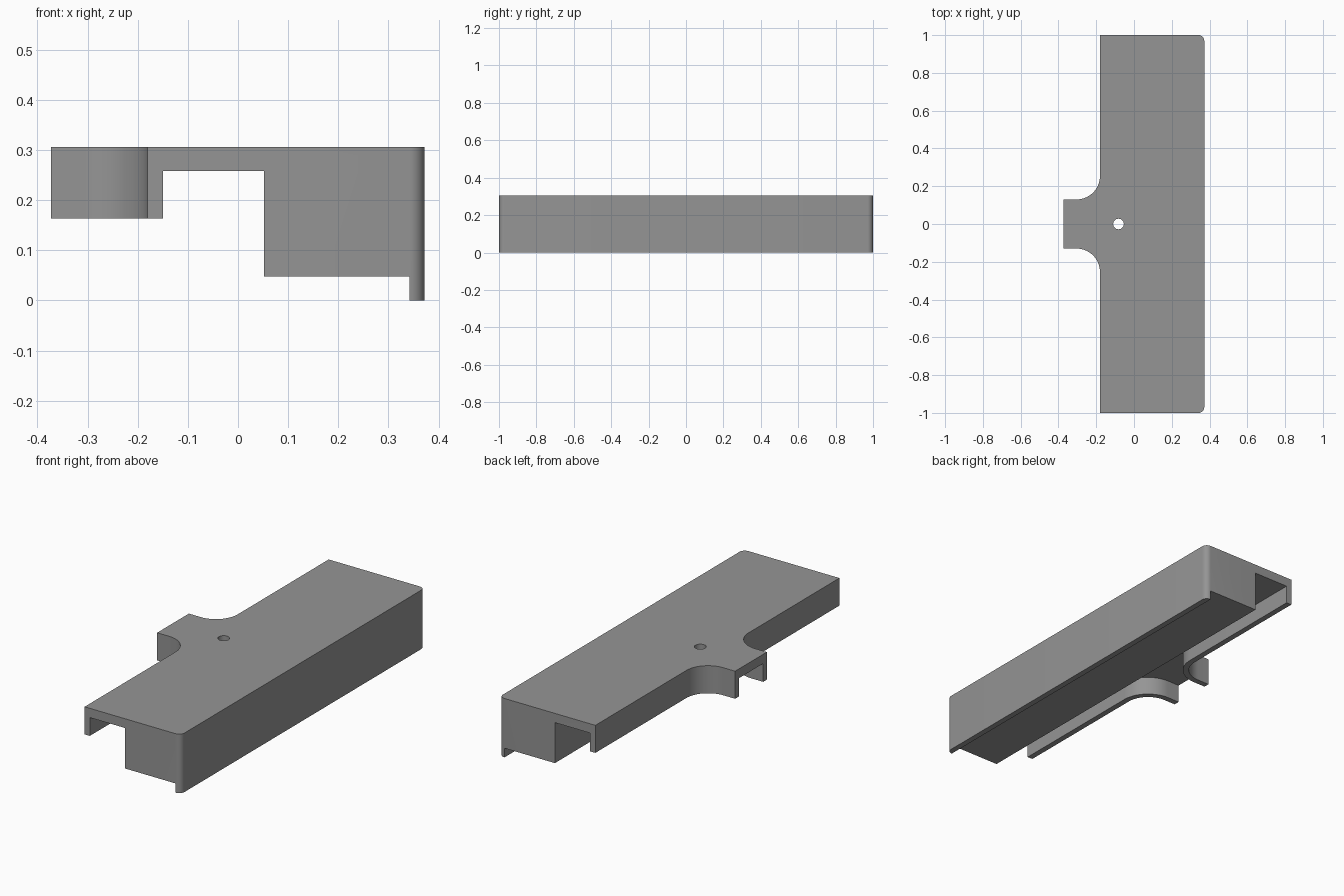
import bpy, bmesh, math
from mathutils import Vector

if "Cube" in bpy.data.objects:
    bpy.data.objects.remove(bpy.data.objects["Cube"])

grey = bpy.data.materials.new("mid grey")
grey.diffuse_color = (0.3, 0.3, 0.3, 1)
grey.use_nodes = True
grey.node_tree.nodes["Principled BSDF"].inputs["Base Color"].default_value = grey.diffuse_color


def prism(name, points, start, depth):
    """Extrude a closed outline along the vector depth."""
    bm = bmesh.new()
    face = bm.faces.new([bm.verts.new(Vector(p) + Vector(start)) for p in points])
    new = bmesh.ops.extrude_face_region(bm, geom=[face])["geom"]
    bmesh.ops.translate(bm, vec=depth, verts=[v for v in new if isinstance(v, bmesh.types.BMVert)])
    bmesh.ops.recalc_face_normals(bm, faces=bm.faces)
    mesh = bpy.data.meshes.new(name)
    bm.to_mesh(mesh)
    bm.free()
    mesh.materials.append(grey)
    ob = bpy.data.objects.new(name, mesh)
    bpy.context.collection.objects.link(ob)
    return ob


def arc(cx, cy, r, a0, a1, n):
    angles = [math.radians(a0 + (a1 - a0) * i / n) for i in range(n + 1)]
    return [(cx + r * math.cos(a), cy + r * math.sin(a), 0) for a in angles]


def mirrored(half):
    """Close a half outline by mirroring it across y = 0."""
    return half + [(x, -y, z) for x, y, z in reversed(half)]


# Solid body: tab, concave fillets, long bar, rounded corners
outline = mirrored([(-0.373, 0.13, 0)] + arc(-0.305, 0.255, 0.125, -90, 0, 20)
                   + [(-0.18, 1, 0)] + arc(0.342, 0.97, 0.03, 90, 0, 8))
body = prism("bracket_body", outline, (0, 0, 0), (0, 0, 0.306))

# Stepped underside: leaves the rear lip, the thick block and the short front wall
steps = [(-1, 0, -0.1), (0.342, 0, -0.1), (0.342, 0, 0.048),
         (0.052, 0, 0.048), (0.052, 0, 0.163), (-1, 0, 0.163)]
# Channel between block and front wall, open through the tab and both ends
channel = mirrored([(-0.5, 0.1, 0)] + arc(-0.305, 0.255, 0.155, -90, 0, 20)
                   + [(-0.15, 1.1, 0), (0.052, 1.1, 0)])
cutters = [
    prism("step_cutter", steps, (0, -1.2, 0), (0, 2.4, 0)),
    prism("channel_cutter", channel, (0, 0, -0.2), (0, 0, 0.458)),
    prism("screw_hole_cutter", arc(-0.082, 0, 0.028, 0, 348.75, 31), (0, 0, -0.3), (0, 0, 0.8)),
]
bpy.context.view_layer.objects.active = body
body.select_set(True)
for cutter in cutters:
    mod = body.modifiers.new("cut", "BOOLEAN")
    mod.operation, mod.solver, mod.object = "DIFFERENCE", "EXACT", cutter
    bpy.ops.object.modifier_apply(modifier=mod.name)
    bpy.data.objects.remove(cutter)

for ob in bpy.context.selected_objects:
    ob.select_set(ob == body)
bpy.ops.object.shade_smooth_by_angle(angle=math.radians(30))
